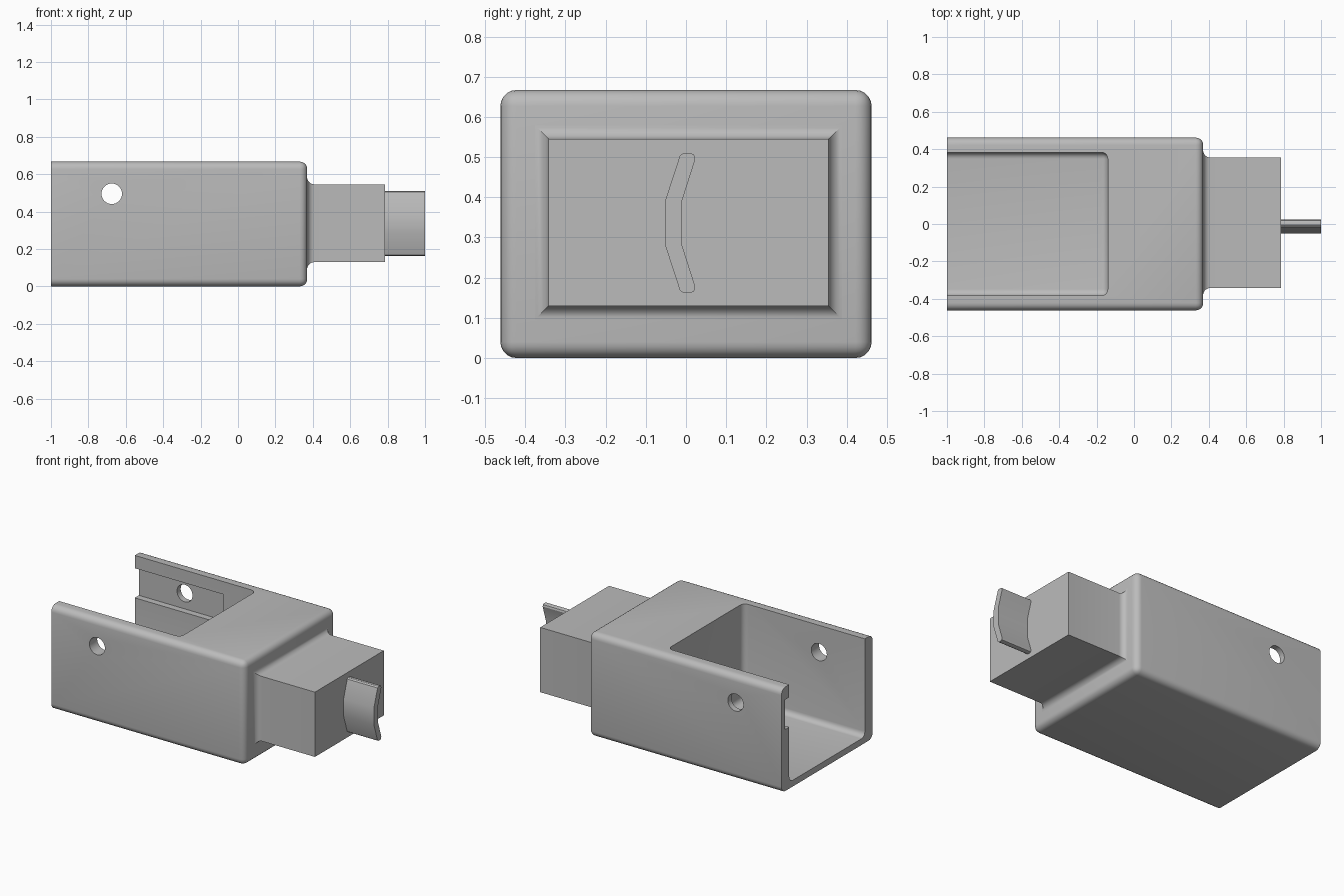
import bpy, bmesh, math
from mathutils import Matrix

if "Cube" in bpy.data.objects:
    bpy.data.objects.remove(bpy.data.objects["Cube"], do_unlink=True)

grey = bpy.data.materials.new("plain grey")
grey.use_nodes = True
COLOUR = (0.5, 0.5, 0.5, 1)
grey.diffuse_color = COLOUR
grey.node_tree.nodes["Principled BSDF"].inputs["Base Color"].default_value = COLOUR


def finish(name, bm):
    bmesh.ops.recalc_face_normals(bm, faces=bm.faces)
    mesh = bpy.data.meshes.new(name)
    bm.to_mesh(mesh)
    bm.free()
    mesh.materials.append(grey)
    ob = bpy.data.objects.new(name, mesh)
    bpy.context.collection.objects.link(ob)
    return ob


def box(name, lo, hi, radius=0, sharp_end=None):
    """Rounded box; edges lying on x = sharp_end stay square."""
    bm = bmesh.new()
    bmesh.ops.create_cube(bm, size=1)
    for v in bm.verts:
        v.co = [lo[i] if v.co[i] < 0 else hi[i] for i in range(3)]
    if radius:
        edges = [e for e in bm.edges if sharp_end is None
                 or any(abs(v.co.x - sharp_end) > 1e-4 for v in e.verts)]
        bmesh.ops.bevel(bm, geom=edges, offset=radius, segments=5,
                        profile=0.5, affect='EDGES')
    return finish(name, bm)


def loft(name, rings):
    """Skin a list of equal closed rings and cap both ends."""
    bm = bmesh.new()
    loops = [[bm.verts.new(p) for p in ring] for ring in rings]
    n = len(loops[0])
    for a, b in zip(loops, loops[1:]):
        for i in range(n):
            j = (i + 1) % n
            bm.faces.new((a[i], a[j], b[j], b[i]))
    bm.faces.new(loops[0])
    bm.faces.new(loops[-1])
    return finish(name, bm)


def cut(target, cutter):
    mod = target.modifiers.new(cutter.name, 'BOOLEAN')
    mod.operation = 'DIFFERENCE'
    mod.solver = 'EXACT'
    mod.object = cutter
    bpy.context.view_layer.objects.active = target
    bpy.ops.object.modifier_apply(modifier=mod.name)
    bpy.data.objects.remove(cutter, do_unlink=True)


# Housing: rounded block, open slot, side groove and cross pin hole
housing = box("housing", (-1, -0.462, 0), (0.37, 0.462, 0.667), 0.04, sharp_end=-1)
cut(housing, box("slot_cutter", (-1.3, -0.383, 0.04), (-0.14, 0.383, 1), 0.035))
cut(housing, box("groove_cutter", (-1.3, 0.2, 0.395), (-0.37, 0.425, 0.585)))

bm = bmesh.new()
bmesh.ops.create_cone(bm, cap_ends=True, segments=32, radius1=0.055, radius2=0.055, depth=2,
                      matrix=Matrix.Translation((-0.675, 0, 0.495)) @ Matrix.Rotation(math.pi / 2, 4, 'X'))
cut(housing, finish("pin_hole_cutter", bm))

# Neck: square block with a concave fillet flaring into the housing
FILLET = 0.04
sections = [(0.36, FILLET)]
for k in range(6):
    a = k / 5 * math.pi / 2
    sections.append((0.369 + FILLET * (1 - math.cos(a)), FILLET * (1 - math.sin(a))))
sections.append((0.785, 0))
neck = loft("neck", [[(x, -0.342 - d, 0.13 - d), (x, 0.355 + d, 0.13 - d),
                      (x, 0.355 + d, 0.545 + d), (x, -0.342 - d, 0.545 + d)]
                     for x, d in sections])

# Blade: thin bent strip standing out of the neck, mirrored about its middle
MID = 0.336
upper = [(-0.01, 0.055), (0.023, 0.158), (0.02, 0.17), (0.012, 0.174),
         (-0.006, 0.174), (-0.015, 0.168), (-0.052, 0.055)]
outline = upper + [(y, -z) for y, z in reversed(upper)]
blade = loft("blade", [[(x, y, MID + z) for y, z in outline] for x in (0.77, 1.0)])

bpy.ops.object.select_all(action='DESELECT')
for ob in (housing, neck, blade):
    ob.select_set(True)
bpy.context.view_layer.objects.active = housing
bpy.ops.object.shade_smooth_by_angle(angle=math.radians(30))
